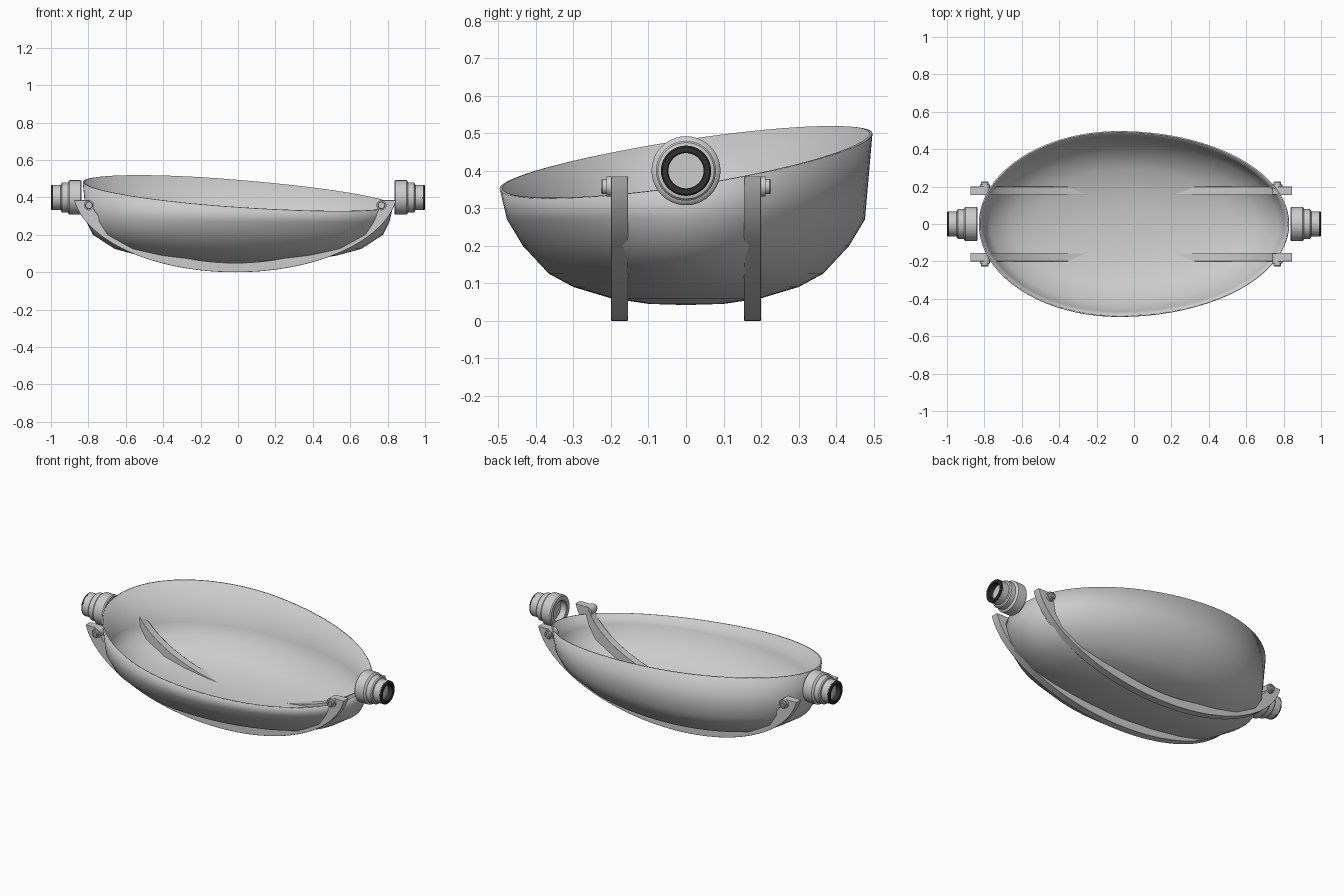
import bpy, bmesh, math
from mathutils import Matrix, Vector

if "Cube" in bpy.data.objects:
    bpy.data.objects.remove(bpy.data.objects["Cube"])

dark = bpy.data.materials.new("dark_rubber")
dark.diffuse_color = (0.03, 0.03, 0.03, 1)
dark.use_nodes = True
dark.node_tree.nodes["Principled BSDF"].inputs["Base Color"].default_value = dark.diffuse_color


def finish(name, bm, angle=35):
    bmesh.ops.recalc_face_normals(bm, faces=bm.faces)
    me = bpy.data.meshes.new(name)
    bm.to_mesh(me)
    bm.free()
    ob = bpy.data.objects.new(name, me)
    bpy.context.collection.objects.link(ob)
    bpy.ops.object.select_all(action='DESELECT')
    ob.select_set(True)
    bpy.context.view_layer.objects.active = ob
    bpy.ops.object.shade_smooth_by_angle(angle=math.radians(angle))
    return ob


def lathe(name, profile, matrix, n=40):
    """Spin (axial, radius) points round local z, then place."""
    bm = bmesh.new()
    rings = []
    for h, r in profile:
        if r == 0:
            rings.append([bm.verts.new(matrix @ Vector((0, 0, h)))] * n)
        else:
            rings.append([bm.verts.new(matrix @ Vector((
                r * math.cos(2 * math.pi * i / n), r * math.sin(2 * math.pi * i / n), h)))
                for i in range(n)])
    for a, b in zip(rings, rings[1:]):
        for i in range(n):
            j = (i + 1) % n
            bm.faces.new(list(dict.fromkeys((a[i], a[j], b[j], b[i]))))
    return finish(name, bm)


# Bowl: egg-shaped rings (z, half length, half width), sloping rim on top
N = 80
rings = [(.045, .2, .1), (.06, .36, .2), (.09, .53, .3), (.125, .66, .365),
         (.2, .775, .435), (.27, .81, .477), (None, .83, .497)]
bm = bmesh.new()
centre = bm.verts.new((0, 0, .042))
prev = None
for z, a, b in rings:
    e = -.08 * a / .83
    ring = []
    for i in range(N):
        t = 2 * math.pi * i / N
        c = math.cos(t)
        x = e + c * (a - e if c > 0 else a + e)
        y = b * math.sin(t)
        ring.append(bm.verts.new((x, y, .42 - .075 * x + .148 * y if z is None else z)))
    for i in range(N):
        j = (i + 1) % N
        if prev:
            bm.faces.new((prev[i], prev[j], ring[j], ring[i]))
        else:
            bm.faces.new((centre, ring[j], ring[i]))
    prev = ring
bowl = finish("bowl", bm, 60)
sol = bowl.modifiers.new("wall", 'SOLIDIFY')
sol.thickness = .008
# make sure the wall grows inwards
sol.offset = -1

# Curved support bands and their bolts
CX = -.015
A, B = .87, .45
end = math.acos(1 - .385 / B)
outer, inner = [], []
S = 48
for i in range(S + 1):
    t = -end + 2 * end * i / S
    p = Vector((A * math.sin(t), B * (1 - math.cos(t))))
    nrm = Vector((-B * math.sin(t), A * math.cos(t))).normalized()
    q = p + nrm * (.05 + .03 * abs(t / end) ** 1.5)
    outer.append(p)
    inner.append(Vector((q.x, min(q.y, .385))))

for side, label in ((-1, "front"), (1, "back")):
    bm = bmesh.new()
    cols = []
    for o, n in zip(outer, inner):
        cols.append([bm.verts.new((CX + p.x, side * y, p.y))
                     for p, y in ((o, .155), (o, .2), (n, .2), (n, .155))])
    for a, b in zip(cols, cols[1:]):
        for k in range(4):
            m = (k + 1) % 4
            bm.faces.new((a[k], a[m], b[m], b[k]))
    bm.faces.new(cols[0])
    bm.faces.new(cols[-1])
    band = finish(label + "_band", bm)
    bev = band.modifiers.new("soft_edges", 'BEVEL')
    bev.width = .005
    bev.segments = 2
    bev.angle_limit = math.radians(40)

    for sx, end_name in ((-1, "left"), (1, "right")):
        # outward y axis through the band end, with a recessed socket head
        m = Matrix.Translation((CX + sx * .782, 0, .358)) @ \
            Matrix.Rotation(-side * math.pi / 2, 4, 'X')
        lathe(f"{label}_{end_name}_bolt",
              [(.157, 0), (.157, .027), (.212, .027), (.212, .02), (.223, .02),
               (.226, .017), (.226, .01), (.218, .01), (.218, 0)], m, 24)

# End fittings: stepped sleeves along x with a dark ring on the outer end
for sx, label in ((-1, "left"), (1, "right")):
    m = Matrix.Translation((0, 0, .4)) @ Matrix.Rotation(sx * math.pi / 2, 4, 'Y')
    lathe(label + "_fitting",
          [(.875, 0), (.875, .058), (.84, .06), (.837, .064), (.837, .087), (.843, .092),
           (.9, .092), (.908, .086), (.91, .08), (.94, .08), (.946, .075), (.948, .067),
           (.99, .067), (.99, .048), (.965, .048), (.965, 0)], m)
    ring = lathe(label + "_end_ring",
                 [(.985, .049), (.985, .067), (.996, .067), (1, .063), (1, .05),
                  (.997, .047), (.968, .047), (.968, .049), (.985, .049)], m)
    ring.data.materials.append(dark)
